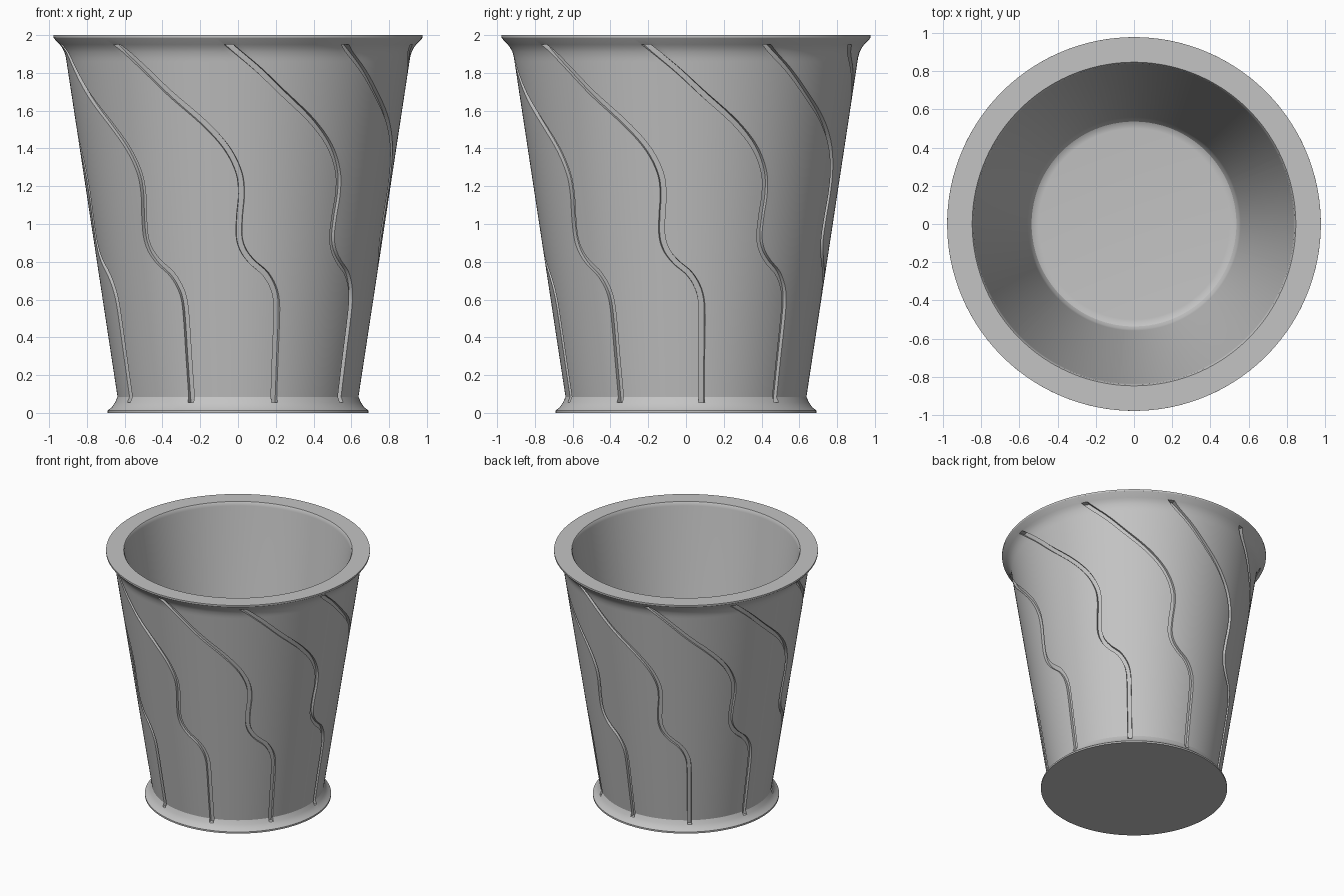
import bpy, bmesh, math

cube = bpy.data.objects.get("Cube")
if cube:
    bpy.data.objects.remove(cube, do_unlink=True)

GROOVES = 9
PLAIN_STEPS = 16          # columns between neighbouring grooves
GROOVE_WIDTH = 0.032
GROOVE_DEPTH = 0.02
GROOVE_LOW, GROOVE_HIGH = 0.055, 1.95

# Outside profile as (height, radius)
OUTER = [(0, 0.69), (0.013, 0.69), (0.03, 0.668), (0.055, 0.651), (0.085, 0.638),
         (1.88, 0.911), (1.91, 0.919), (1.93, 0.929), (1.95, 0.943),
         (1.983, 0.975), (1.988, 0.978), (2.0, 0.978)]
# Inside profile as (height, radius), from the rim down to the floor
INNER = [(2.0, 0.847), (1.99, 0.84), (1.97, 0.836), (0.14, 0.558), (0.11, 0.55),
         (0.09, 0.536), (0.082, 0.52), (0.08, 0.5)]
# Groove path as (height, degrees around from the front)
PATH = [(0, 17.4), (0.3, 17.1), (0.5, 17.0), (0.6, 16.5), (0.67, 14.8), (0.74, 11.2),
        (0.8, 5.8), (0.86, 2.2), (0.93, 0.5), (1.04, 0.6), (1.16, 1.3), (1.27, 0.4),
        (1.4, -4.0), (1.53, -11.8), (1.69, -24.0), (1.82, -33.2), (1.92, -40.8), (2.0, -46.5)]


def linear(points, z):
    for (z0, a), (z1, b) in zip(points, points[1:]):
        if z <= z1:
            return a + (b - a) * (z - z0) / (z1 - z0)
    return points[-1][1]


def smooth(points, z):
    """Cubic curve through the points."""
    def slope(k):
        lo, hi = points[max(k - 1, 0)], points[min(k + 1, len(points) - 1)]
        return (hi[1] - lo[1]) / (hi[0] - lo[0])
    k = 0
    while k < len(points) - 2 and z > points[k + 1][0]:
        k += 1
    (z0, a), (z1, b) = points[k], points[k + 1]
    h = z1 - z0
    t = (z - z0) / h
    return (a * (1 + 2 * t) * (1 - t) ** 2 + b * t * t * (3 - 2 * t)
            + h * slope(k) * t * (1 - t) ** 2 + h * slope(k + 1) * t * t * (t - 1))


def twist(z):
    return math.radians(smooth(PATH, z))


def wall_radius(z):
    """Radius of the straight tapered wall, ignoring foot and rim."""
    return 0.638 + 0.152 * (z - 0.085)


def ring(bm, z, radius, turn, cut=False, groove_z=1.0):
    """One loop of vertices; the groove columns sink inwards when cut."""
    lean = wall_radius(groove_z) * (twist(groove_z + 0.01) - twist(groove_z - 0.01)) / 0.02
    half = 0.5 * GROOVE_WIDTH * math.sqrt(1 + lean * lean) / wall_radius(groove_z)
    sector = math.tau / GROOVES
    floor_radius = wall_radius(z) - GROOVE_DEPTH if cut else radius
    loop = []
    for g in range(GROOVES):
        columns = [(-half, radius), (-half * 0.88, floor_radius), (0, floor_radius),
                   (half * 0.88, floor_radius), (half, radius)]
        gap = (sector - 2 * half) / PLAIN_STEPS
        columns += [(half + gap * i, radius) for i in range(1, PLAIN_STEPS)]
        for offset, r in columns:
            a = turn + g * sector + offset
            loop.append(bm.verts.new((r * math.sin(a), -r * math.cos(a), z)))
    return loop


bm = bmesh.new()
rings = []

# Outside wall: fine rows so that the grooves curve smoothly
heights = {z for z, r in OUTER} | {0.1 + 0.02 * i for i in range(89)}
for z in sorted(heights):
    r, turn = linear(OUTER, z), twist(z)
    gz = min(max(z, 0.02), 1.98)
    inside = GROOVE_LOW <= z <= GROOVE_HIGH
    if z == GROOVE_LOW:
        rings.append(ring(bm, z, r, turn, False, gz))
    rings.append(ring(bm, z, r, turn, inside, gz))
    if z == GROOVE_HIGH:
        rings.append(ring(bm, z, r, turn, False, gz))

# Flat rim and inside wall
for z, r in INNER:
    rings.append(ring(bm, z, r, twist(2.0), False, 1.98))

for low, high in zip(rings, rings[1:]):
    for i in range(len(low)):
        j = (i + 1) % len(low)
        bm.faces.new((low[i], low[j], high[j], high[i]))

# Underside and inside floor
bm.faces.new(rings[0][::-1])
bm.faces.new(rings[-1])
bmesh.ops.remove_doubles(bm, verts=bm.verts, dist=0.00005)
bmesh.ops.recalc_face_normals(bm, faces=bm.faces)

mesh = bpy.data.meshes.new("cup")
bm.to_mesh(mesh)
bm.free()
cup = bpy.data.objects.new("cup", mesh)
bpy.context.collection.objects.link(cup)

# Plain grey material
grey = bpy.data.materials.new("light_grey")
grey.use_nodes = True
color = (0.55, 0.55, 0.55, 1)
grey.diffuse_color = color
grey.node_tree.nodes["Principled BSDF"].inputs["Base Color"].default_value = color
mesh.materials.append(grey)

bpy.ops.object.select_all(action='DESELECT')
cup.select_set(True)
bpy.context.view_layer.objects.active = cup
bpy.ops.object.shade_smooth_by_angle(angle=math.radians(25))
